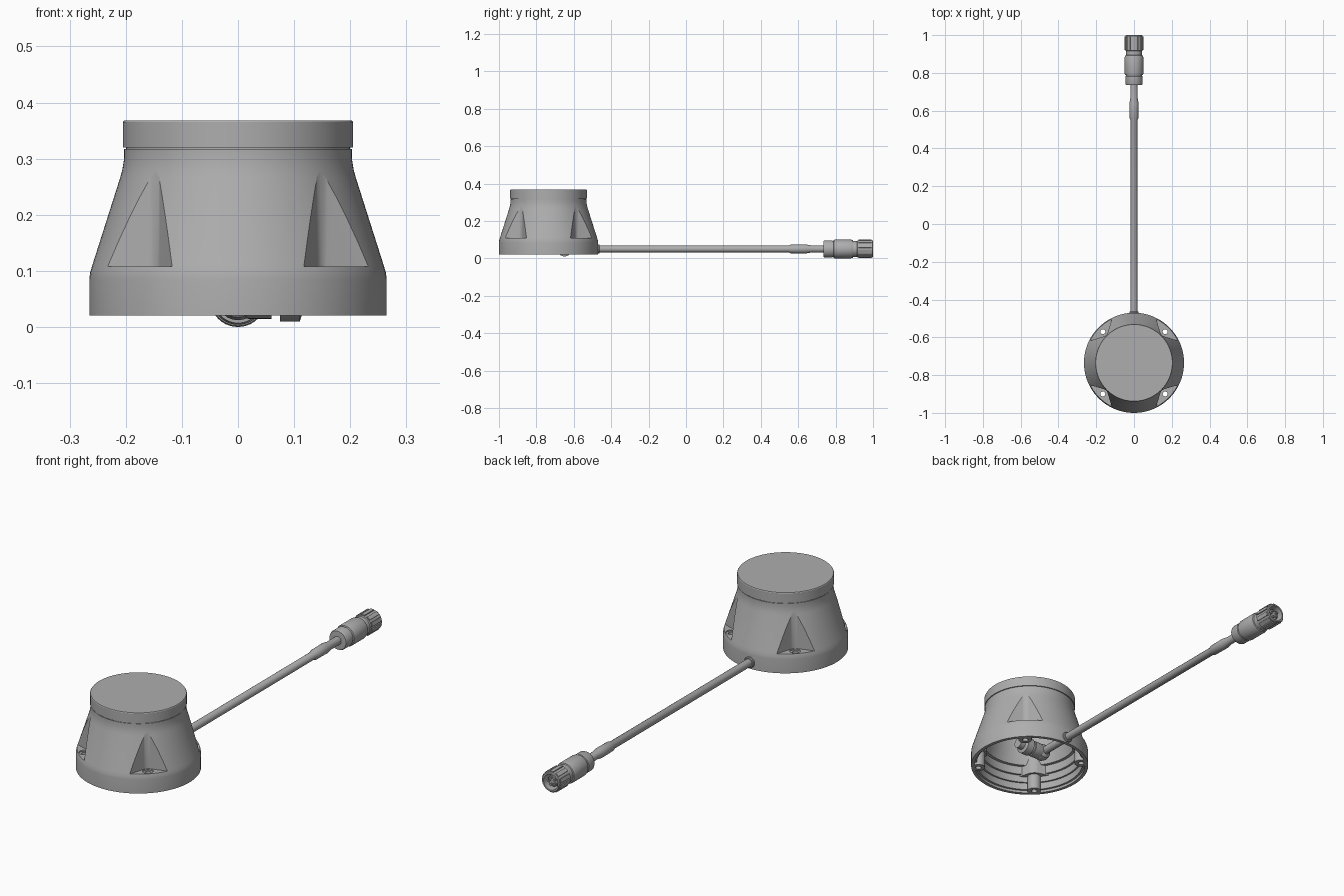
import bpy, bmesh, math
from mathutils import Matrix, Vector

cube = bpy.data.objects.get("Cube")
if cube:
    bpy.data.objects.remove(cube, do_unlink=True)

grey = bpy.data.materials.new("plain grey")
grey.use_nodes = True
colour = (0.42, 0.42, 0.42, 1)
grey.diffuse_color = colour
for node in grey.node_tree.nodes:
    if node.type == 'BSDF_PRINCIPLED':
        node.inputs["Base Color"].default_value = colour

CENTRE = -0.735      # y of the housing axis
CABLE_Z = 0.05       # height of the cable axis
DIAGONALS = [math.radians(45 + 90 * i) for i in range(4)]
AXES = {'Z': Matrix(), 'Y': Matrix.Rotation(-math.pi / 2, 4, 'X'),
        'X': Matrix.Rotation(math.pi / 2, 4, 'Y')}


def finish(name, bm):
    bmesh.ops.recalc_face_normals(bm, faces=bm.faces)
    mesh = bpy.data.meshes.new(name)
    bm.to_mesh(mesh)
    bm.free()
    mesh.materials.append(grey)
    obj = bpy.data.objects.new(name, mesh)
    bpy.context.collection.objects.link(obj)
    return obj


def loft(name, rings, matrix):
    """Skin a list of point rings and cap both ends."""
    bm = bmesh.new()
    loops = [[bm.verts.new(matrix @ Vector(p)) for p in ring] for ring in rings]
    n = len(loops[0])
    for a, b in zip(loops, loops[1:]):
        for i in range(n):
            j = (i + 1) % n
            bm.faces.new((a[i], a[j], b[j], b[i]))
    bm.faces.new(loops[0])
    bm.faces.new(loops[-1])
    return finish(name, bm)


def lathe(name, profile, loc, axis='Z', seg=32):
    """Turn (radius, distance) points about an axis through loc."""
    turn = [2 * math.pi * i / seg for i in range(seg)]
    rings = [[(r * math.cos(t), r * math.sin(t), h) for t in turn] for r, h in profile]
    return loft(name, rings, Matrix.Translation(loc) @ AXES[axis])


def pocket(radius, bottom, angle):
    """Upright wedge with a rounded inner corner, opening outwards."""
    half = math.radians(62)
    arc = [math.pi / 2 + half + (math.pi - 2 * half) * i / 8 for i in range(9)]
    pts = [(0.238 + radius * math.cos(a), radius * math.sin(a)) for a in arc]
    dx, dy = 0.2 * math.cos(half), 0.2 * math.sin(half)
    pts = [(pts[0][0] + dx, pts[0][1] + dy)] + pts + [(pts[-1][0] + dx, pts[-1][1] - dy)]
    rings = [[(x, y, z) for x, y in pts] for z in (bottom, 0.4)]
    return loft("wedge", rings,
                Matrix.Translation((0, CENTRE, 0)) @ Matrix.Rotation(angle, 4, 'Z'))


def post(radius, bottom, top, angle):
    loc = (0.233 * math.cos(angle), CENTRE + 0.233 * math.sin(angle), 0)
    return lathe("post", [(radius, bottom), (radius, top)], loc, seg=24)


def cut(target, tool):
    mod = target.modifiers.new("cut", 'BOOLEAN')
    mod.operation = 'DIFFERENCE'
    mod.solver = 'EXACT'
    mod.object = tool
    bpy.context.view_layer.objects.active = target
    bpy.ops.object.modifier_apply(modifier=mod.name)
    bpy.data.objects.remove(tool, do_unlink=True)


# Housing: flared shell with a straight skirt and a lid seam
housing = lathe("housing", [
    (0.265, 0.02), (0.265, 0.085), (0.2635, 0.097), (0.259, 0.112), (0.21, 0.266),
    (0.206, 0.281), (0.203, 0.3), (0.203, 0.317), (0.2, 0.317), (0.2, 0.32),
    (0.205, 0.32), (0.205, 0.365), (0.203, 0.368)], (0, CENTRE, 0), seg=96)

# Stepped cavity, leaving walls around the pockets and screw posts
cavity = lathe("cavity", [
    (0.25, 0), (0.25, 0.032), (0.24, 0.032), (0.24, 0.065), (0.232, 0.065),
    (0.232, 0.1), (0.222, 0.1), (0.222, 0.14), (0.208, 0.14), (0.19, 0.2),
    (0.182, 0.26), (0.182, 0.345)], (0, CENTRE, 0), seg=72)
for angle in DIAGONALS:
    cut(cavity, pocket(0.045, 0.093, angle))
    cut(cavity, post(0.03, 0.02, 0.12, angle))
cut(housing, cavity)

# Screw pockets with a counterbore and a through hole
for angle in DIAGONALS:
    cut(housing, pocket(0.03, 0.108, angle))
    cut(housing, post(0.023, 0.102, 0.13, angle))
    cut(housing, post(0.013, 0, 0.13, angle))

# Cable with strain relief, and a collar where it leaves the housing
lathe("cable", [
    (0.018, -0.65), (0.018, 0.55), (0.023, 0.56), (0.024, 0.64), (0.019, 0.67),
    (0.019, 0.745)], (0, 0, CABLE_Z), 'Y', 24)
lathe("cable_collar", [(0.025, -0.49), (0.025, -0.465), (0.022, -0.462)],
      (0, 0, CABLE_Z), 'Y', 24)

# Cable gland inside the housing
lathe("gland_elbow", [(0.02, -0.03), (0.033, -0.02), (0.038, 0), (0.033, 0.02), (0.02, 0.03)],
      (0, -0.65, CABLE_Z), 'Y', 24)
lathe("gland_body", [(0.03, 0), (0.036, 0.02), (0.036, 0.06), (0.03, 0.06), (0.03, 0.075),
                     (0.04, 0.075), (0.04, 0.11), (0.025, 0.115), (0.025, 0.14)],
      (0, -0.65, CABLE_Z), 'X', 24)

# Connector: rear nut, sleeve, neck and open coupling ring
lathe("connector_nut", [(0.03, 0.735), (0.043, 0.736), (0.046, 0.742), (0.046, 0.782),
                        (0.043, 0.784), (0.043, 0.788), (0.048, 0.79), (0.05, 0.796),
                        (0.05, 0.882), (0.047, 0.892), (0.042, 0.894), (0.042, 0.93)],
      (0, 0, CABLE_Z), 'Y', 40)
lathe("coupling_ring", [(0.042, 0.915), (0.046, 0.918), (0.046, 0.996), (0.043, 1.0),
                        (0.036, 1.0), (0.036, 0.95)], (0, 0, CABLE_Z), 'Y', 40)

# Grip ribs around the coupling ring
for i in range(10):
    turn = Matrix.Translation((0, 0, CABLE_Z)) @ Matrix.Rotation(math.tau * i / 10, 4, 'Y')
    bm = bmesh.new()
    bmesh.ops.create_cube(bm, size=1, matrix=turn @ Matrix.Translation((0, 0.957, 0.0465))
                          @ Matrix.Diagonal((0.018, 0.07, 0.006, 1)))
    finish("grip_rib", bm)

# Contact insert and pins
lathe("contact_insert", [(0.026, 0.945), (0.026, 0.98), (0.024, 0.982)],
      (0, 0, CABLE_Z), 'Y', 24)
for i in range(5):
    a = math.tau * i / 5
    lathe("contact_pin", [(0.005, 0.975), (0.005, 0.993)],
          (0.016 * math.cos(a), 0, CABLE_Z + 0.016 * math.sin(a)), 'Y', 10)

# Smooth round surfaces, keep edges sharp
for obj in bpy.context.scene.objects:
    if obj.type == 'MESH':
        obj.select_set(True)
        bpy.context.view_layer.objects.active = obj
bpy.ops.object.shade_smooth_by_angle(angle=math.radians(30))
